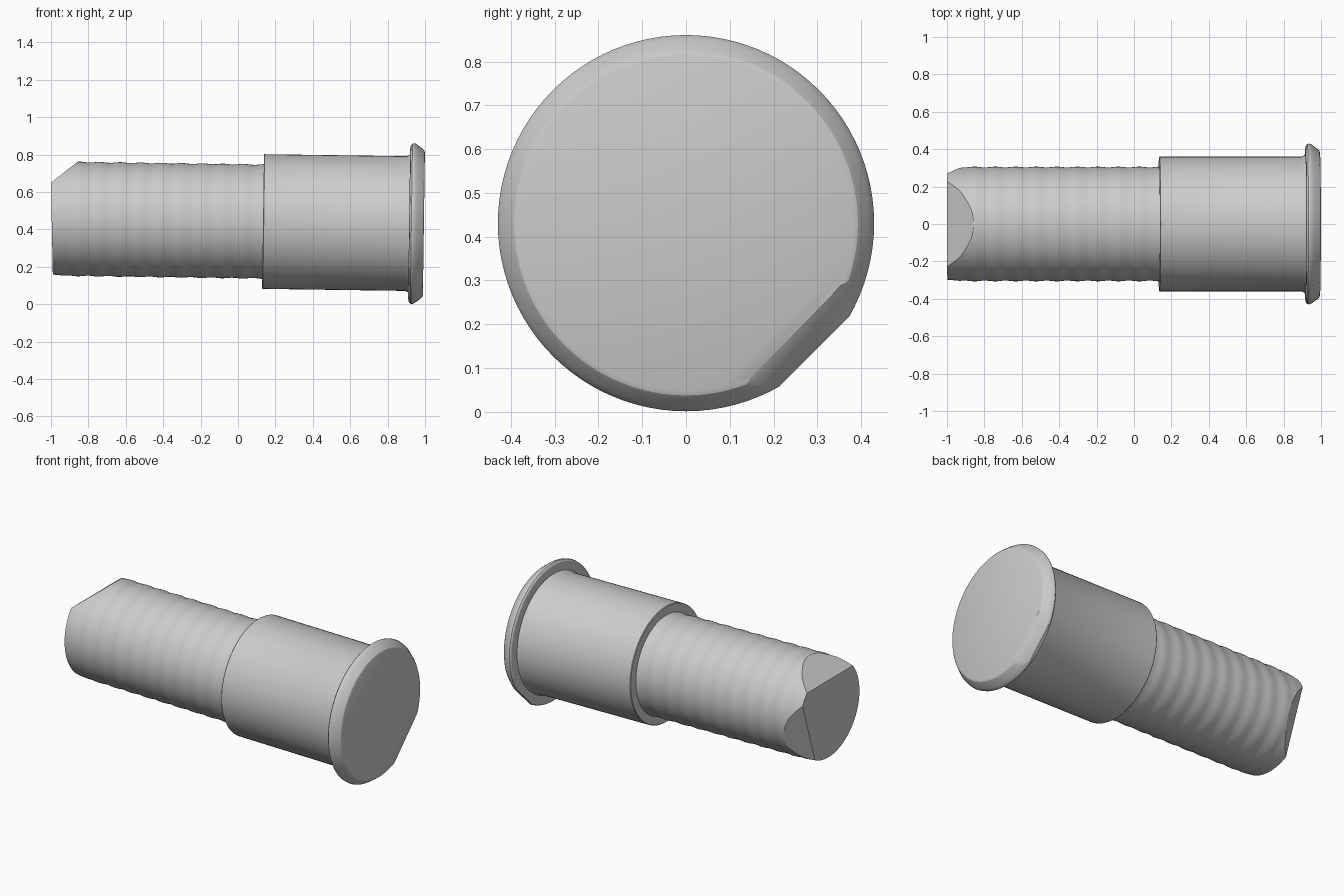
import bpy, bmesh, math
from mathutils import Matrix, Vector

if "Cube" in bpy.data.objects:
    bpy.data.objects.remove(bpy.data.objects["Cube"])

SIDES = 96
AXIS_Z = 0.444
# The whole pin tilts very slightly about y
PLACE = Matrix.Translation((0, 0, AXIS_Z)) @ Matrix.Rotation(0.014, 4, 'Y')

metal = bpy.data.materials.new("plain grey")
metal.diffuse_color = (0.6, 0.6, 0.6, 1)
metal.use_nodes = True
metal.node_tree.nodes["Principled BSDF"].inputs["Base Color"].default_value = metal.diffuse_color


def lathe(name, profile, cuts=()):
    """Spin (x, radius) points around x, then slice with (point, outward normal) planes."""
    bm = bmesh.new()
    rings = []
    for x, r in profile:
        rings.append([bm.verts.new((x, r * math.cos(a), r * math.sin(a)))
                      for a in (2 * math.pi * i / SIDES for i in range(SIDES))])
    for lo, hi in zip(rings, rings[1:]):
        for i in range(SIDES):
            j = (i + 1) % SIDES
            bm.faces.new((lo[i], lo[j], hi[j], hi[i]))
    bm.faces.new(rings[0])
    bm.faces.new(rings[-1])
    bm.transform(PLACE)
    for point, normal in cuts:
        res = bmesh.ops.bisect_plane(bm, geom=bm.verts[:] + bm.edges[:] + bm.faces[:],
                                     dist=1e-5, plane_co=point, plane_no=Vector(normal).normalized(),
                                     clear_outer=True)
        edges = [e for e in res["geom_cut"] if isinstance(e, bmesh.types.BMEdge) and e.is_boundary]
        bmesh.ops.holes_fill(bm, edges=edges, sides=0)
    bmesh.ops.recalc_face_normals(bm, faces=bm.faces[:])
    mesh = bpy.data.meshes.new(name)
    bm.to_mesh(mesh)
    bm.free()
    mesh.materials.append(metal)
    obj = bpy.data.objects.new(name, mesh)
    bpy.context.collection.objects.link(obj)
    bpy.ops.object.select_all(action='DESELECT')
    obj.select_set(True)
    bpy.context.view_layer.objects.active = obj
    bpy.ops.object.shade_smooth_by_angle(angle=math.radians(24))
    return obj


def slanted(x, u, dist, z, run, rise):
    """Plane leaning along x, at a distance from the axis in the (y, z) direction u."""
    return ((x, u[0] * dist, z + u[1] * dist), (run, rise * u[0], rise * u[1]))


# Shank: faint ripples, with a tilted end and two facets on the tip
shank_profile = [(-1.02, 0.296)]
for k in range(61):
    x = -0.93 + k * 1.08 / 60
    shank_profile.append((x, 0.3045 + 0.0022 * math.sin(x * 2 * math.pi / 0.11)))
lathe("shank", shank_profile, [
    ((-1, 0, 0.65), (-1, 0, -0.02)),
    ((-1, 0, 0.65), (-0.11, 0, 0.14)),
    slanted(-1, (0.94, -0.34), 0.21, 0.457, -0.095, 0.12),
])

# Sleeve: wider collar with a small flare into the flange
lathe("sleeve", [(0.134, 0.29), (0.134, 0.357), (0.138, 0.36), (0.895, 0.36),
                 (0.91, 0.366), (0.93, 0.372)])

# Flange: rounded head with one worn flat on the lower back rim
worn = (math.sqrt(0.5), -math.sqrt(0.5))
lathe("flange", [(0.917, 0.34), (0.915, 0.40), (0.919, 0.419), (0.927, 0.428), (0.936, 0.43),
                 (0.946, 0.427), (0.957, 0.419), (0.982, 0.401), (0.990, 0.393), (0.994, 0.382)], [
    slanted(0.935, worn, 0.414, 0.43, 0, 1),
    slanted(0.935, worn, 0.414, 0.43, 0.067, 0.06),
])
